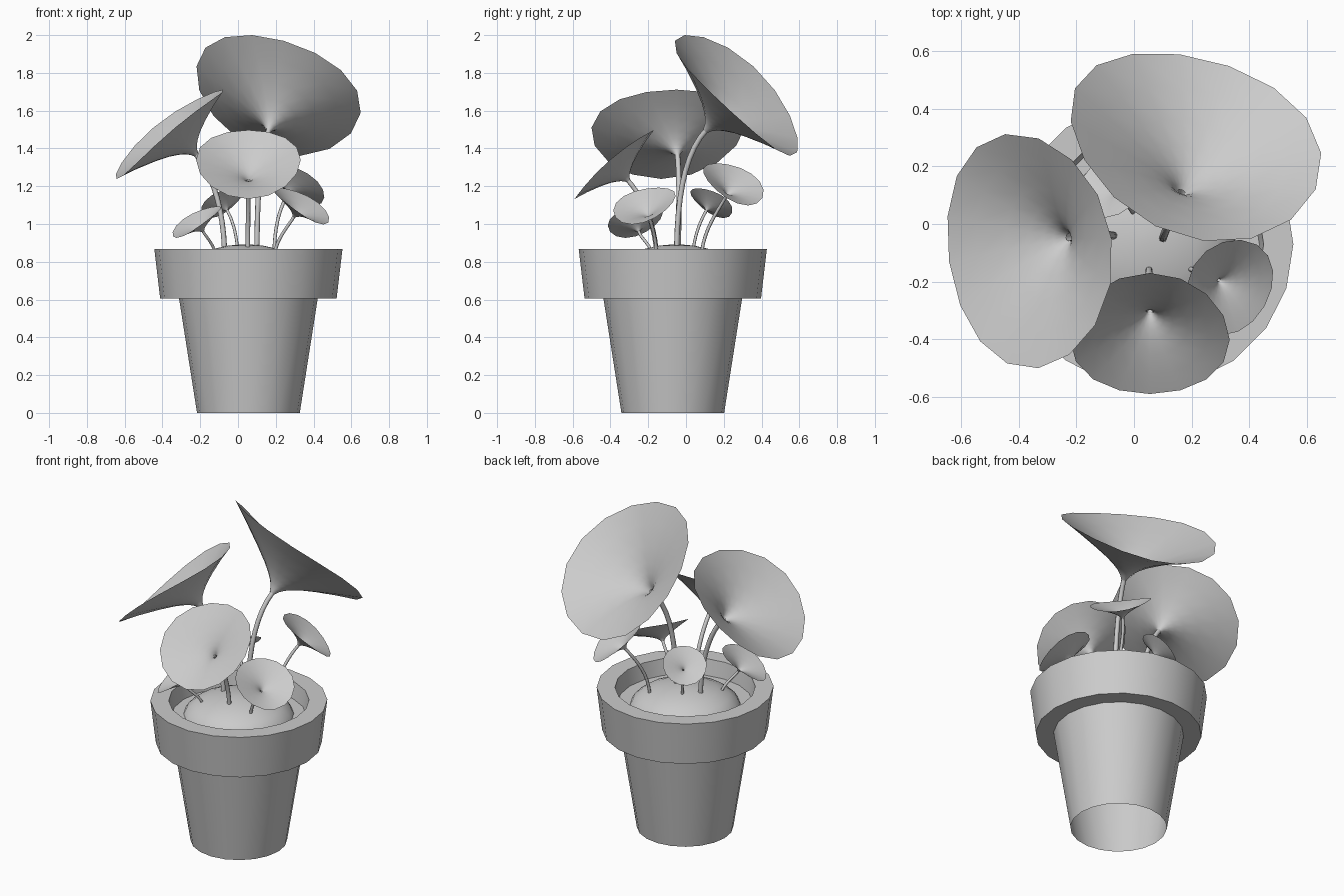
import bpy, bmesh, math
from mathutils import Vector

if "Cube" in bpy.data.objects:
    bpy.data.objects.remove(bpy.data.objects["Cube"])

CX, CY = 0.055, -0.07   # pot axis


def finish(name, bm, angle=40):
    me = bpy.data.meshes.new(name)
    bm.to_mesh(me)
    bm.free()
    ob = bpy.data.objects.new(name, me)
    bpy.context.collection.objects.link(ob)
    bpy.ops.object.select_all(action='DESELECT')
    bpy.context.view_layer.objects.active = ob
    ob.select_set(True)
    bpy.ops.object.shade_smooth_by_angle(angle=math.radians(angle))
    return ob


def skin(bm, rings):
    n = len(rings[0])
    for a, b in zip(rings, rings[1:]):
        for i in range(n):
            j = (i + 1) % n
            bm.faces.new((a[i], a[j], b[j], b[i]))


def lathe(name, profile, center, sides=20):
    bm = bmesh.new()
    rings = []
    for r, z in profile:
        rings.append([bm.verts.new((center[0] + r * math.cos(2 * math.pi * i / sides),
                                    center[1] + r * math.sin(2 * math.pi * i / sides), z))
                      for i in range(sides)])
    skin(bm, rings)
    bm.faces.new(rings[-1])
    return finish(name, bm)


# Pot, open underneath: tapered body, overhanging rim, inner wall and floor under the soil
lathe("pot", [(0.272, 0), (0.367, 0.605), (0.467, 0.605), (0.498, 0.867),
              (0.395, 0.867), (0.38, 0.77)], (CX, CY))

# Domed soil
lathe("soil", [(0.31, 0.772), (0.295, 0.80), (0.25, 0.835), (0.18, 0.866),
               (0.09, 0.886), (0.02, 0.892)], (0.04, -0.05))

# Trumpet leaf section: radius and depth as fractions of leaf size
TRUMPET = [(0.035, -0.43), (0.06, -0.38), (0.11, -0.325), (0.18, -0.275),
           (0.29, -0.215), (0.48, -0.14), (0.74, -0.06), (1.0, 0.0)]


def leaf(name, c, n, ru, rv, base, stem_r, twist=0.0, shift=(0, 0, 0), sides=16):
    c, n, shift = Vector(c), Vector(n).normalized(), Vector(shift)
    u = Vector((0, 0, 1)).cross(n).normalized()
    v = n.cross(u)
    a = math.radians(twist)
    u, v = u * math.cos(a) + v * math.sin(a), v * math.cos(a) - u * math.sin(a)
    size = (ru + rv) / 2

    # flared blade with its two sides lifted, throat shifted off centre
    bm = bmesh.new()
    rings = []
    for r, d in TRUMPET:
        ring = []
        for i in range(sides):
            t = 2 * math.pi * i / sides
            lift = 0.12 * r * r * math.cos(t) ** 2
            ring.append(bm.verts.new(c + u * (ru * r * math.cos(t)) + v * (rv * r * math.sin(t))
                                     + n * (size * (d + lift)) + shift * (1 - r)))
        rings.append(ring)
    skin(bm, rings)
    finish(name + "_leaf", bm, 60)

    # stem: tube along a bezier from the soil to the throat of the leaf
    p0 = Vector((base[0], base[1], 0.80))
    p3 = c - n * (size * 0.40) + shift
    length = (p3 - p0).length
    p1 = p0 + Vector((0, 0, 1)) * length * 0.42
    p2 = p3 - n * length * 0.27
    bm = bmesh.new()
    rings, steps = [], 10
    for k in range(steps + 1):
        s = k / steps
        q = 1 - s
        p = p0 * q**3 + p1 * (3 * q * q * s) + p2 * (3 * q * s * s) + p3 * s**3
        d = ((p1 - p0) * q * q + (p2 - p1) * (2 * q * s) + (p3 - p2) * s * s).normalized()
        e = d.cross(u).normalized()
        f = e.cross(d)
        rings.append([bm.verts.new(p + (f * math.cos(w) + e * math.sin(w)) * stem_r)
                      for w in [2 * math.pi * i / 8 for i in range(8)]])
    skin(bm, rings)
    bmesh.ops.recalc_face_normals(bm, faces=bm.faces)
    finish(name + "_stem", bm, 60)


# Three large leaves
leaf("back_large", (0.2, 0.265, 1.675), (0.28, 0.665, 0.69), 0.455, 0.44, (0.10, -0.05), 0.014,
     22, (0.015, -0.035, -0.05))
leaf("left_large", (-0.36, -0.09, 1.475), (-0.635, -0.09, 0.772), 0.41, 0.37, (-0.07, -0.04), 0.014,
     0, (0.035, 0.03, 0.02))
leaf("front_large", (0.055, -0.38, 1.315), (0, -0.656, 0.755), 0.277, 0.278, (0.052, -0.155), 0.012)

# Four small leaves
leaf("front_right_small", (0.33, -0.215, 1.095), (0.49, -0.28, 0.82), 0.172, 0.172, (0.19, -0.155), 0.009)
leaf("back_right_small", (0.30, 0.245, 1.21), (0.5, 0.4, 0.77), 0.175, 0.175, (0.19, 0.08), 0.009)
leaf("front_left_small", (-0.215, -0.265, 1.01), (-0.5, -0.25, 0.83), 0.15, 0.15, (-0.115, -0.17), 0.008)
leaf("back_left_small", (-0.08, 0.13, 1.11), (-0.45, 0.45, 0.78), 0.125, 0.125, (0.0, 0.035), 0.008)
